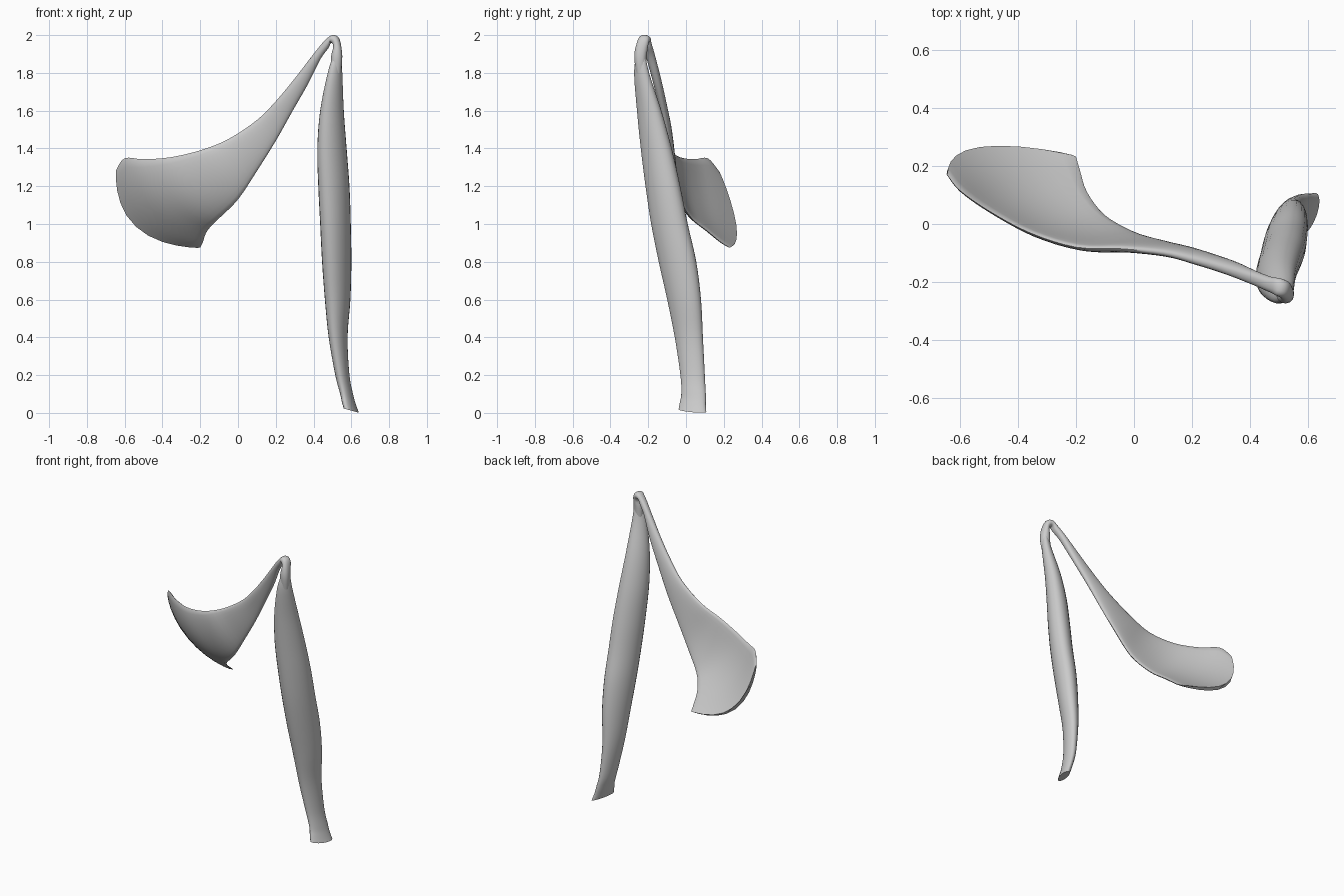
import bpy, bmesh, math
from mathutils import Vector

grey = bpy.data.materials.new("pale_grey")
grey.diffuse_color = (0.6, 0.6, 0.6, 1)
N = 24      # points round each cross-section
STEPS = 4   # interpolated sections between two key sections


def smooth_rows(rows):
    """Interpolate key sections with a Catmull-Rom spline."""
    out = []
    for i in range(len(rows) - 1):
        p = [rows[max(i - 1, 0)], rows[i], rows[i + 1], rows[min(i + 2, len(rows) - 1)]]
        for s in range(STEPS):
            t = s / STEPS
            out.append([0.5 * (2 * b + (c - a) * t + (2 * a - 5 * b + 4 * c - d) * t * t
                               + (3 * b - a - 3 * c + d) * t ** 3) for a, b, c, d in zip(*p)])
    return out + [list(rows[-1])]


def loft(name, rings):
    """Skin closed rings into a capped solid."""
    bm = bmesh.new()
    vs = [[bm.verts.new(p) for p in ring] for ring in rings]
    for a, b in zip(vs, vs[1:]):
        for j in range(N):
            k = (j + 1) % N
            bm.faces.new((a[j], a[k], b[k], b[j]))
    for end in (vs[0], vs[-1]):
        bm.faces.new(end)
    bmesh.ops.recalc_face_normals(bm, faces=bm.faces)
    mesh = bpy.data.meshes.new(name)
    bm.to_mesh(mesh)
    bm.free()
    mesh.materials.append(grey)
    ob = bpy.data.objects.new(name, mesh)
    bpy.context.collection.objects.link(ob)
    bpy.ops.object.select_all(action='DESELECT')
    ob.select_set(True)
    bpy.context.view_layer.objects.active = ob
    bpy.ops.object.shade_smooth_by_angle(angle=math.radians(50))


angles = [2 * math.pi * j / N for j in range(N)]

# Long upright belly: z, x min, x max, y min, y max
belly = [
    (0.012, 0.56, 0.64, -0.04, 0.108),
    (0.05, 0.55, 0.625, -0.033, 0.105),
    (0.10, 0.54, 0.61, -0.025, 0.105),
    (0.20, 0.515, 0.59, -0.03, 0.10),
    (0.40, 0.48, 0.58, -0.06, 0.09),
    (0.60, 0.46, 0.595, -0.10, 0.08),
    (0.80, 0.445, 0.60, -0.145, 0.055),
    (1.00, 0.435, 0.597, -0.185, 0.01),
    (1.20, 0.425, 0.59, -0.215, -0.03),
    (1.40, 0.42, 0.575, -0.24, -0.075),
    (1.60, 0.435, 0.56, -0.26, -0.13),
    (1.80, 0.475, 0.552, -0.275, -0.195),
    (1.90, 0.507, 0.545, -0.262, -0.216),
]
rings = []
for z, x0, x1, y0, y1 in smooth_rows(belly):
    foot = max(0, 1 - z / 0.15)   # slanted, skewed foot
    skew = 0.38 + 0.3 * foot
    rings.append([((x0 + x1) / 2 + (x1 - x0) / 2 * math.cos(a),
                   (y0 + y1) / 2 + (y1 - y0) / 2 * math.sin(a + skew),
                   z - 0.012 * foot * math.cos(a)) for a in angles])
loft("upright_belly", rings)

# Strap over the top widening to a bowl-shaped fan:
# upper edge xyz, lower edge xyz, half thickness, end bulge, outward bowing
fan = [
    (0.545, -0.238, 1.80, 0.49, -0.238, 1.80, 0.026, 0, 0),
    (0.552, -0.241, 1.89, 0.493, -0.241, 1.89, 0.033, 0, 0),
    (0.536, -0.228, 1.98, 0.507, -0.228, 1.94, 0.031, 0, 0),
    (0.50, -0.218, 2.0, 0.493, -0.215, 1.96, 0.03, 0, 0),
    (0.458, -0.21, 1.97, 0.478, -0.205, 1.93, 0.026, 0, 0),
    (0.40, -0.19, 1.90, 0.438, -0.185, 1.875, 0.024, 0, 0),
    (0.30, -0.155, 1.77, 0.37, -0.15, 1.74, 0.023, 0, 0),
    (0.20, -0.125, 1.65, 0.29, -0.12, 1.60, 0.022, 0, 0),
    (0.10, -0.10, 1.55, 0.20, -0.09, 1.44, 0.02, 0, 0),
    (-0.05, -0.085, 1.45, 0.10, -0.062, 1.28, 0.019, 0, 0.004),
    (-0.20, -0.08, 1.39, 0.0, -0.03, 1.13, 0.019, 0.02, 0.015),
    (-0.36, -0.03, 1.353, -0.10, 0.03, 1.03, 0.019, 0.1, 0.033),
    (-0.50, 0.045, 1.343, -0.162, 0.11, 0.965, 0.019, 0.3, 0.04),
    (-0.60, 0.115, 1.348, -0.187, 0.187, 0.902, 0.018, 0.65, 0.032),
    (-0.645, 0.17, 1.285, -0.2, 0.232, 0.875, 0.014, 1, 0.008),
]
BULGE = Vector((-0.11, 0.06, -0.085))
rows = smooth_rows(fan)
mids = [(Vector(r[:3]) + Vector(r[3:6])) / 2 + BULGE * r[7] for r in rows]
rings = []
for i, r in enumerate(rows):
    up, low = Vector(r[:3]), Vector(r[3:6])
    along = mids[min(i + 1, len(rows) - 1)] - mids[max(i - 1, 0)]
    normal = (low - up).cross(along).normalized()
    ring = []
    for a in angles:
        u, s = math.cos(a), math.sin(a)
        p = up.lerp(low, (1 - u) / 2) + (BULGE * r[7] - normal * r[8]) * (1 - u * u)
        ring.append(p + normal * r[6] * math.copysign(abs(s) ** 0.8, s))
    rings.append(ring)
loft("strap_and_fan", rings)
